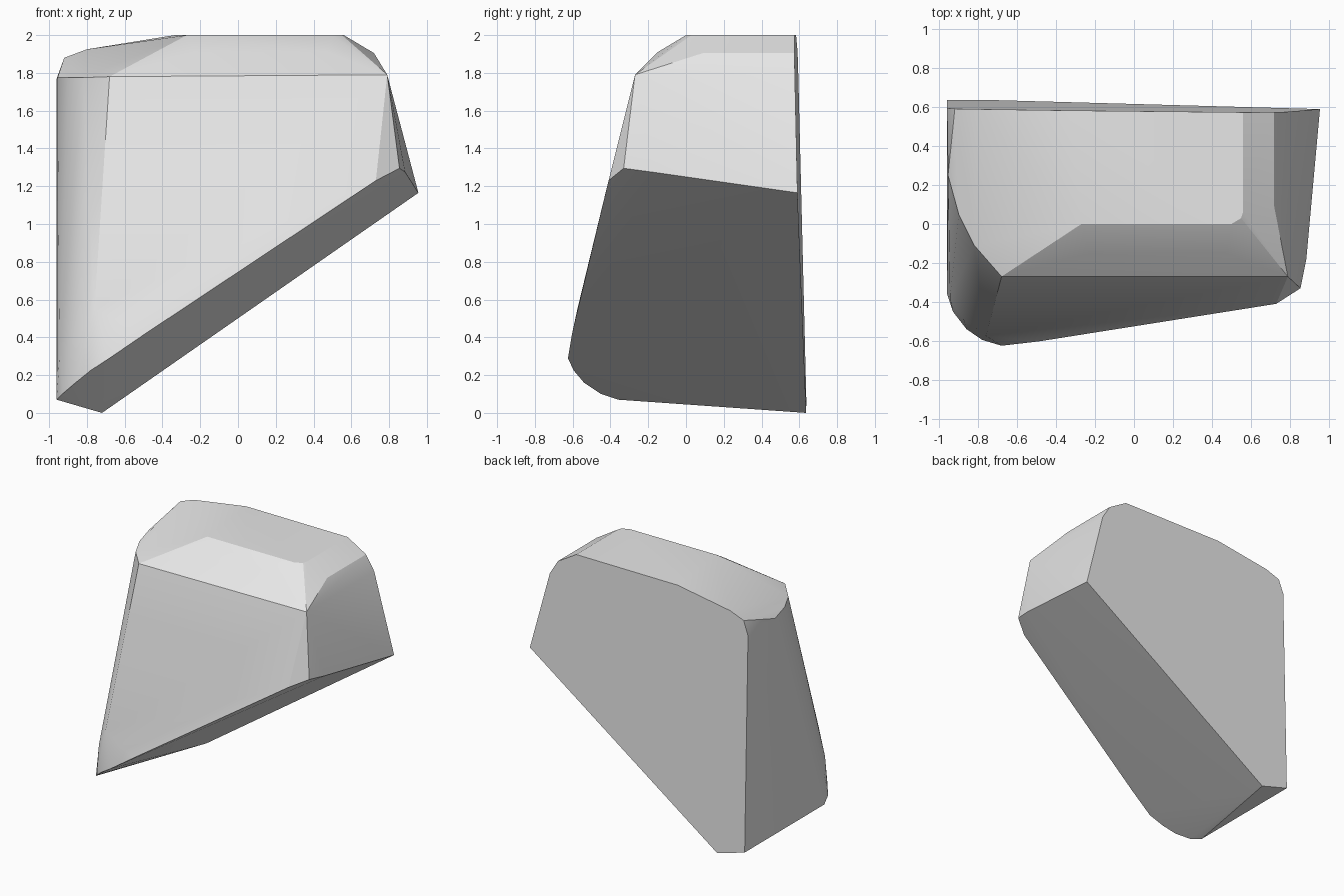
import bpy
import bmesh
import math

if "Cube" in bpy.data.objects:
    bpy.data.objects.remove(bpy.data.objects["Cube"])


def back_y(x, z):
    """Depth of the flat, slightly leaning back face."""
    return 0.616 - 0.0104 * x - 0.0247 * (z - 0.07) + 0.001


# Outline of the flat back (x, z)
back = [(-0.96, 0.07), (-0.72, 0.0), (0.955, 1.165), (0.79, 1.79),
        (0.72, 1.905), (0.56, 2.0), (-0.335, 2.0), (-0.80, 1.925),
        (-0.92, 1.88), (-0.96, 1.77)]

# Front corners of the flat top
top = [(-0.27, 0.0, 2.0), (0.50, 0.0, 2.0), (0.55, 0.03, 2.0), (0.56, 0.06, 2.0)]

# Chamfer between the top and the sides
chamfer = [(-0.23, -0.15, 1.91), (0.47, -0.15, 1.91), (0.72, 0.09, 1.905)]

# Shoulder line, rounded on the left
shoulder = [(-0.955, 0.25, 1.775), (-0.90, 0.05, 1.775), (-0.82, -0.11, 1.775),
            (-0.68, -0.27, 1.78), (0.79, -0.27, 1.79)]

# Rim of the slanted underside
rim = [(0.885, -0.18, 1.275), (0.855, -0.33, 1.295), (0.73, -0.41, 1.23),
       (-0.49, -0.603, 0.42), (-0.68, -0.625, 0.29), (-0.78, -0.595, 0.225),
       (-0.86, -0.54, 0.16), (-0.93, -0.45, 0.10), (-0.96, -0.36, 0.07)]

# Swell of the lower left corner
corner = [(-0.76, -0.575, 0.55), (-0.875, -0.49, 0.38), (-0.945, -0.38, 0.30)]

points = [(x, back_y(x, z) + 0.01, z) for x, z in back]
points += top + chamfer + shoulder + rim + corner

# Wrap the points in a convex boulder
bm = bmesh.new()
for p in points:
    bm.verts.new(p)
hull = bmesh.ops.convex_hull(bm, input=bm.verts)
loose = [v for v in bm.verts if not v.link_faces]
bmesh.ops.delete(bm, geom=loose, context='VERTS')
bmesh.ops.dissolve_limit(bm, angle_limit=math.radians(1.0),
                         verts=bm.verts, edges=bm.edges)
bmesh.ops.recalc_face_normals(bm, faces=bm.faces)

mesh = bpy.data.meshes.new("rock")
bm.to_mesh(mesh)
bm.free()

# Plain stone colour
stone = bpy.data.materials.new("stone grey")
stone.diffuse_color = (0.8, 0.8, 0.8, 1.0)
stone.use_nodes = True
stone.node_tree.nodes["Principled BSDF"].inputs["Base Color"].default_value = stone.diffuse_color
mesh.materials.append(stone)

rock = bpy.data.objects.new("rock", mesh)
bpy.context.collection.objects.link(rock)
bpy.context.view_layer.objects.active = rock
rock.select_set(True)
bpy.ops.object.shade_smooth_by_angle(angle=math.radians(20))
